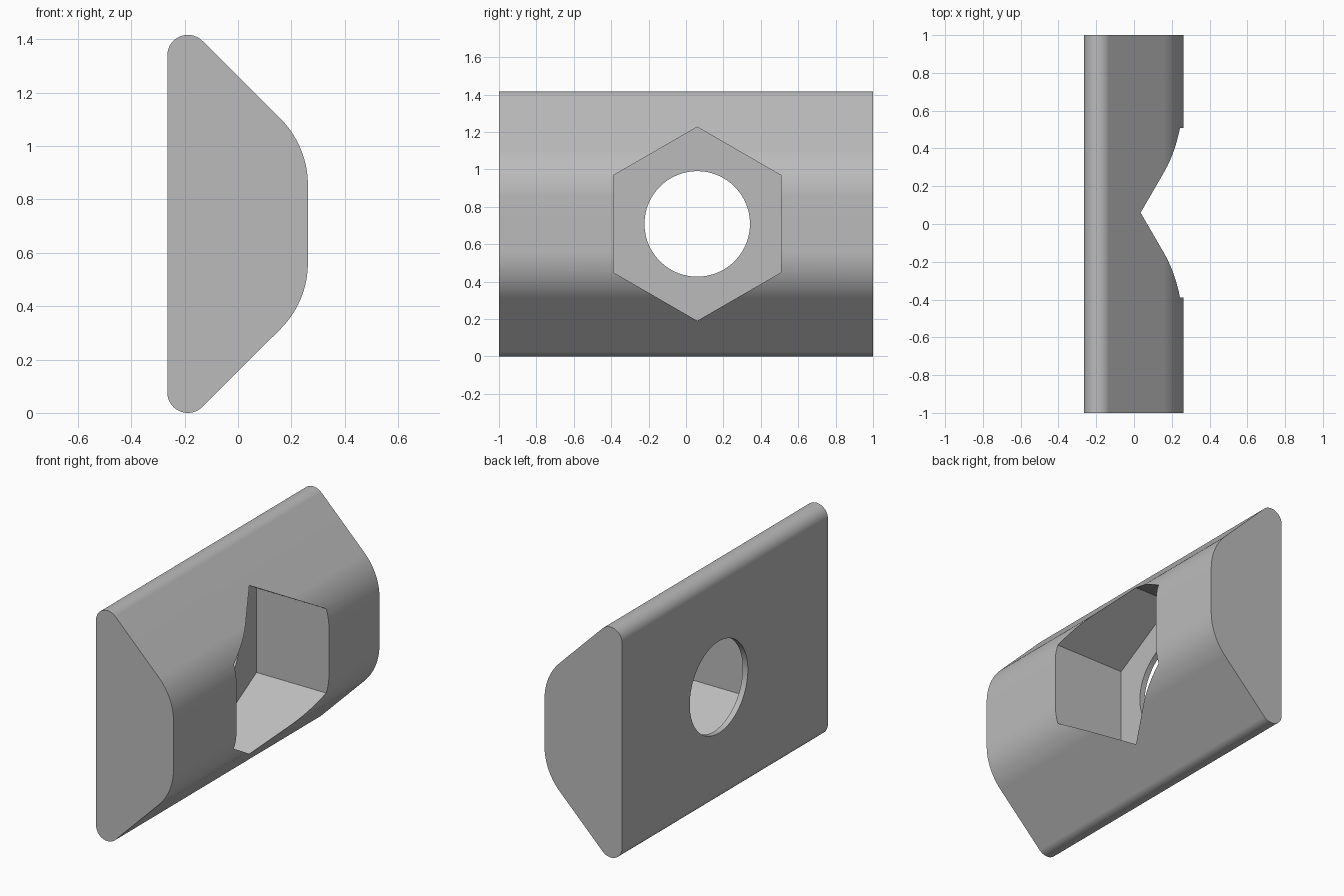
import bpy, bmesh
from math import sin, cos, radians, pi

cube = bpy.data.objects.get("Cube")
if cube:
    bpy.data.objects.remove(cube, do_unlink=True)

HEIGHT = 1.417
MID = HEIGHT / 2
HOLE_Y = 0.06

steel = bpy.data.materials.new("plain grey")
steel.use_nodes = True
grey = (0.5, 0.5, 0.5, 1)
steel.diffuse_color = grey
steel.node_tree.nodes["Principled BSDF"].inputs["Base Color"].default_value = grey


def arc(cx, cz, r, start, end, steps):
    angles = [radians(start + (end - start) * i / steps) for i in range(steps + 1)]
    return [(cx + r * cos(a), cz + r * sin(a)) for a in angles]


def ring(r, sides, turn=0):
    return [(HOLE_Y + r * cos(turn + 2 * pi * i / sides),
             MID + r * sin(turn + 2 * pi * i / sides)) for i in range(sides)]


def prism(name, points, offset):
    """Extrude a closed loop of 3D points along an offset."""
    bm = bmesh.new()
    face = bm.faces.new([bm.verts.new(p) for p in points])
    res = bmesh.ops.extrude_face_region(bm, geom=[face], use_keep_orig=True)
    verts = [v for v in res["geom"] if isinstance(v, bmesh.types.BMVert)]
    bmesh.ops.translate(bm, verts=verts, vec=offset)
    bmesh.ops.recalc_face_normals(bm, faces=bm.faces)
    mesh = bpy.data.meshes.new(name)
    bm.to_mesh(mesh)
    bm.free()
    mesh.materials.append(steel)
    obj = bpy.data.objects.new(name, mesh)
    bpy.context.collection.objects.link(obj)
    return obj


# Block: mirrored trapezoid section with rounded corners, run along y
upper = arc(-0.088, 0.855, 0.35, 0, 45, 12) + arc(-0.188, HEIGHT - 0.077, 0.077, 45, 180, 18)
section = upper + [(x, HEIGHT - z) for x, z in reversed(upper)]
block = prism("slot_nut_block", [(x, -1, z) for x, z in section], (0, 2, 0))

# Hexagonal pocket from the front of the block and round through-hole
pocket = prism("hex_pocket_cutter",
               [(-0.23, y, z) for y, z in ring(0.518, 6, pi / 2)], (1, 0, 0))
hole = prism("hole_cutter", [(-0.5, y, z) for y, z in ring(0.282, 96)], (1, 0, 0))

bpy.ops.object.select_all(action="DESELECT")
bpy.context.view_layer.objects.active = block
block.select_set(True)
for cutter in (pocket, hole):
    cutter.hide_render = True
    mod = block.modifiers.new(cutter.name, "BOOLEAN")
    mod.operation = "DIFFERENCE"
    mod.solver = "EXACT"
    mod.object = cutter
    bpy.ops.object.modifier_apply(modifier=mod.name)
    bpy.data.objects.remove(cutter, do_unlink=True)

# Smooth rounds, crisp edges
bpy.ops.object.shade_smooth_by_angle(angle=radians(30))
flat = block.modifiers.new("even_normals", "WEIGHTED_NORMAL")
flat.keep_sharp = True
